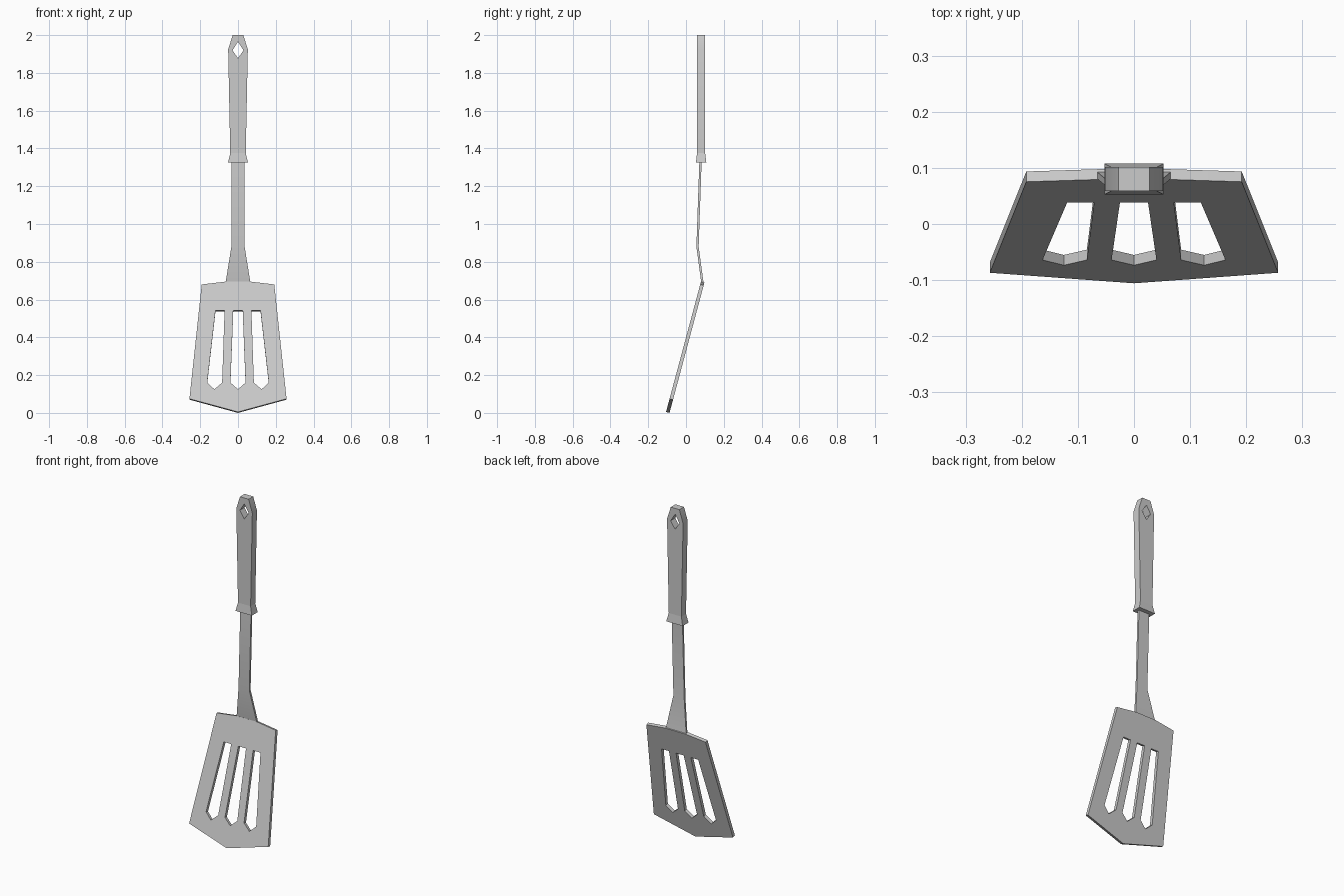
import bpy
import bmesh
import math
from mathutils import Vector

cube = bpy.data.objects.get("Cube")
if cube:
    bpy.data.objects.remove(cube, do_unlink=True)

GREY = (0.6, 0.6, 0.6, 1.0)
grey = bpy.data.materials.new("plain grey")
grey.use_nodes = True
grey.diffuse_color = GREY
grey.node_tree.nodes["Principled BSDF"].inputs["Base Color"].default_value = GREY


def finish(name, bm):
    """Turn a bmesh into a shaded, coloured object."""
    bmesh.ops.recalc_face_normals(bm, faces=bm.faces[:])
    mesh = bpy.data.meshes.new(name)
    bm.to_mesh(mesh)
    bm.free()
    mesh.materials.append(grey)
    obj = bpy.data.objects.new(name, mesh)
    bpy.context.collection.objects.link(obj)
    bpy.ops.object.select_all(action='DESELECT')
    obj.select_set(True)
    bpy.context.view_layer.objects.active = obj
    bpy.ops.object.shade_smooth_by_angle(angle=math.radians(30))


def plate(name, loops, y0, slope, depth):
    """Fill an x-z outline (first loop) with holes (other loops) and thicken it."""
    bm = bmesh.new()
    for loop in loops:
        vs = [bm.verts.new((x, y0 + slope * z, z)) for x, z in loop]
        for a, b in zip(vs, vs[1:] + vs[:1]):
            bm.edges.new((a, b))
    normal = Vector((0, 1, -slope)).normalized()
    bmesh.ops.triangle_fill(bm, use_beauty=True, edges=bm.edges[:], normal=normal)
    ext = bmesh.ops.extrude_face_region(bm, geom=bm.faces[:], use_keep_orig=True)
    moved = [g for g in ext["geom"] if isinstance(g, bmesh.types.BMVert)]
    bmesh.ops.translate(bm, verts=moved, vec=normal * depth)
    finish(name, bm)


def loft(name, rings):
    """Join rectangular sections given as (z, half width, centre y, half depth)."""
    bm = bmesh.new()
    rows = [[bm.verts.new((sx * w, y + sy * d, z))
             for sx, sy in ((-1, -1), (1, -1), (1, 1), (-1, 1))]
            for z, w, y, d in rings]
    for lo, hi in zip(rows, rows[1:]):
        for i in range(4):
            j = (i + 1) % 4
            bm.faces.new((lo[i], lo[j], hi[j], hi[i]))
    bm.faces.new(rows[0])
    bm.faces.new(rows[-1])
    finish(name, bm)


def mirrored(half):
    """Complete an outline whose right half runs from top to bottom."""
    return half + [(-x, z) for x, z in reversed(half) if x > 0]


# Slotted blade, leaning forward to a shallow pointed tip
outline = mirrored([(0.065, 0.695), (0.192, 0.68), (0.257, 0.075), (0, 0.005)])
middle_slot = mirrored([(0.025, 0.543), (0.04, 0.16), (0, 0.125)])
left_slot = [(0.071, 0.543), (0.119, 0.543), (0.163, 0.16), (0.125, 0.125), (0.084, 0.16)]
right_slot = [(-x, z) for x, z in left_slot]
plate("slotted_blade", [outline, middle_slot, left_slot, right_slot], -0.107, 0.268, 0.019)

# Bent shaft, widening where it meets the blade
loft("shaft", [(0.688, 0.066, 0.087, 0.006), (0.88, 0.035, 0.061, 0.006),
               (1.34, 0.035, 0.077, 0.006)])

# Grip with a diamond hanging hole
grip = mirrored([(0.028, 2.0), (0.052, 1.925), (0.041, 1.375)])
hole = mirrored([(0, 1.965), (0.029, 1.92), (0, 1.877)])
plate("grip", [grip, hole], 0.0585, 0, 0.043)

# Flared collar at the lower end of the grip
loft("grip_collar", [(1.325, 0.053, 0.08, 0.0275), (1.375, 0.041, 0.08, 0.0215)])
